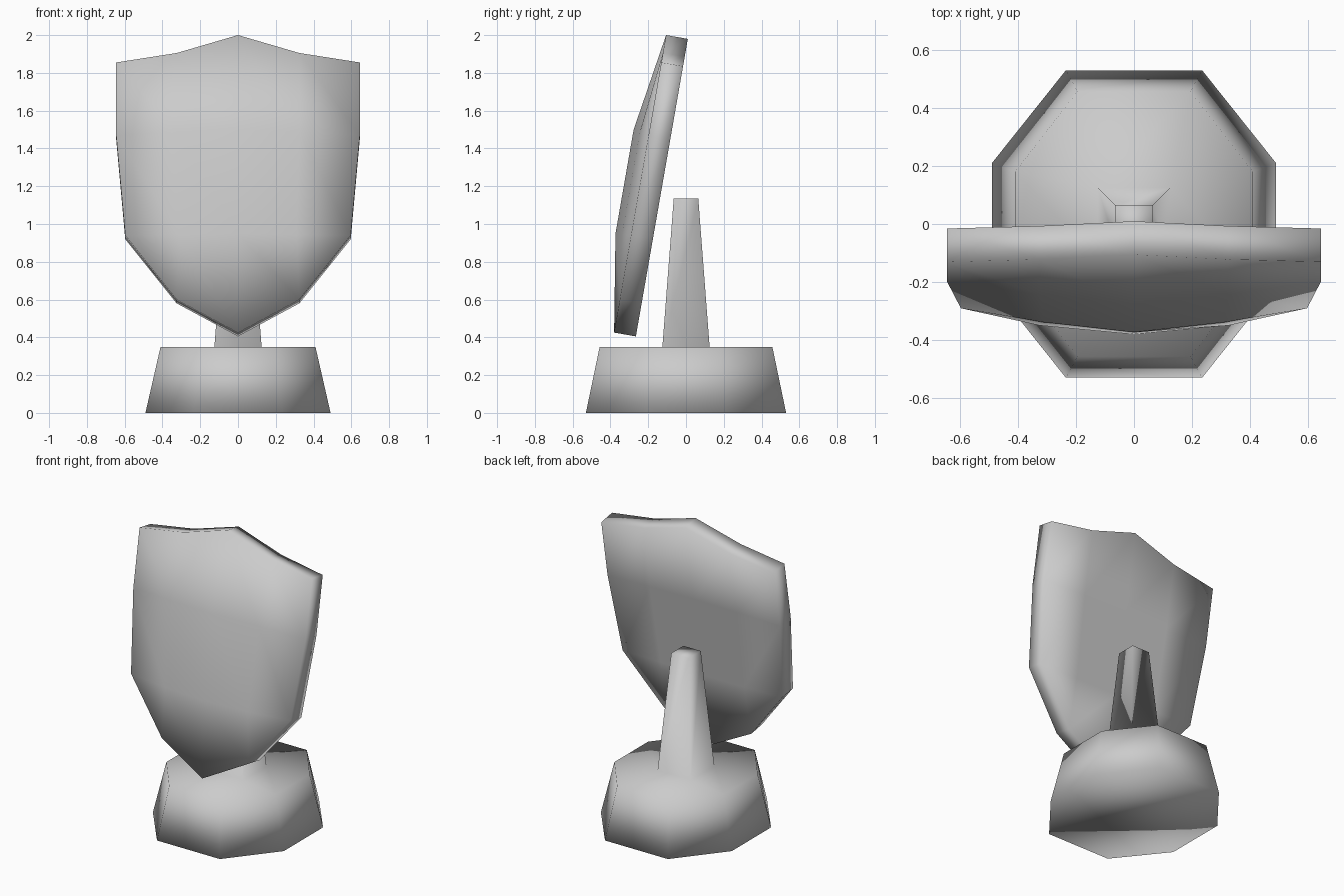
import bpy, bmesh
from math import sin, cos, radians

if "Cube" in bpy.data.objects:
    bpy.data.objects.remove(bpy.data.objects["Cube"])

grey = bpy.data.materials.new("plain_grey")
grey.use_nodes = True
COLOUR = (0.6, 0.6, 0.6, 1)
grey.diffuse_color = COLOUR
grey.node_tree.nodes["Principled BSDF"].inputs["Base Color"].default_value = COLOUR


def finish(bm, name):
    bmesh.ops.recalc_face_normals(bm, faces=bm.faces)
    for face in bm.faces:
        face.smooth = True
    mesh = bpy.data.meshes.new(name)
    bm.to_mesh(mesh)
    bm.free()
    mesh.materials.append(grey)
    obj = bpy.data.objects.new(name, mesh)
    bpy.context.collection.objects.link(obj)


def octagon(bm, xs, xl, ys, yl, z):
    """Eight corners, two per side, in order around z."""
    pts = [(xl, -ys), (xl, ys), (xs, yl), (-xs, yl),
           (-xl, ys), (-xl, -ys), (-xs, -yl), (xs, -yl)]
    return [bm.verts.new((x, y, z)) for x, y in pts]


def square(bm, r, z):
    return [bm.verts.new((x, y, z)) for x, y in ((r, -r), (r, r), (-r, r), (-r, -r))]


def walls(bm, low, high):
    n = len(low)
    for i in range(n):
        j = (i + 1) % n
        bm.faces.new((low[i], low[j], high[j], high[i]))


# Octagonal plinth with the tapered post growing out of its top
bm = bmesh.new()
bottom = octagon(bm, 0.235, 0.49, 0.21, 0.53, 0)
top = octagon(bm, 0.195, 0.41, 0.18, 0.457, 0.35)
foot = square(bm, 0.125, 0.35)
tip = square(bm, 0.065, 1.135)
bm.faces.new(bottom)
bm.faces.new(tip)
walls(bm, bottom, top)
walls(bm, foot, tip)
for i in range(4):
    a, b = top[2 * i], top[2 * i + 1]
    j = (i + 1) % 4
    bm.faces.new((a, b, foot[j], foot[i]))
    bm.faces.new((b, top[(2 * i + 2) % 8], foot[j]))
finish(bm, "plinth_and_post")

# Leaning shield: flat back, bulging front
TILT = radians(9.9)
EDGE, MID, CROWN = 0.117, 0.165, 0.2
# rows from top to bottom, columns from centre to side: (x, height, front depth)
rows = [
    [(0, 1.98, EDGE), (0.325, 1.885, EDGE), (0.645, 1.835, EDGE)],
    [(0, 1.465, CROWN), (0.325, 1.46, MID), (0.645, 1.45, EDGE)],
    [(0, 0.915, CROWN), (0.31, 0.915, MID), (0.597, 0.92, EDGE)],
    [(0, 0.405, EDGE), (0.325, 0.58, EDGE)],
]
bm = bmesh.new()
layers = []
for is_front in (False, True):
    grid = []
    for row in rows:
        mirrored = [(-x, z, d) for x, z, d in row[:0:-1]] + row
        line = []
        for x, z, depth in mirrored:
            d = depth if is_front else 0
            y = -0.336 + 0.1746 * z
            line.append(bm.verts.new((x, y - d * cos(TILT), z + d * sin(TILT))))
        grid.append(line)
    for r in range(2):
        for c in range(4):
            bm.faces.new((grid[r][c], grid[r][c + 1], grid[r + 1][c + 1], grid[r + 1][c]))
    low, last = grid[2], grid[3]
    for c in range(2):
        bm.faces.new((low[c + 1], low[c + 2], last[c + 1], last[c]))
    bm.faces.new((low[0], low[1], last[0]))
    bm.faces.new((low[3], low[4], last[2]))
    # outline in order around the rim
    layers.append(grid[0] + [grid[1][4], low[4]] + last[::-1] + [low[0], grid[1][0]])
walls(bm, layers[0], layers[1])
finish(bm, "shield")
